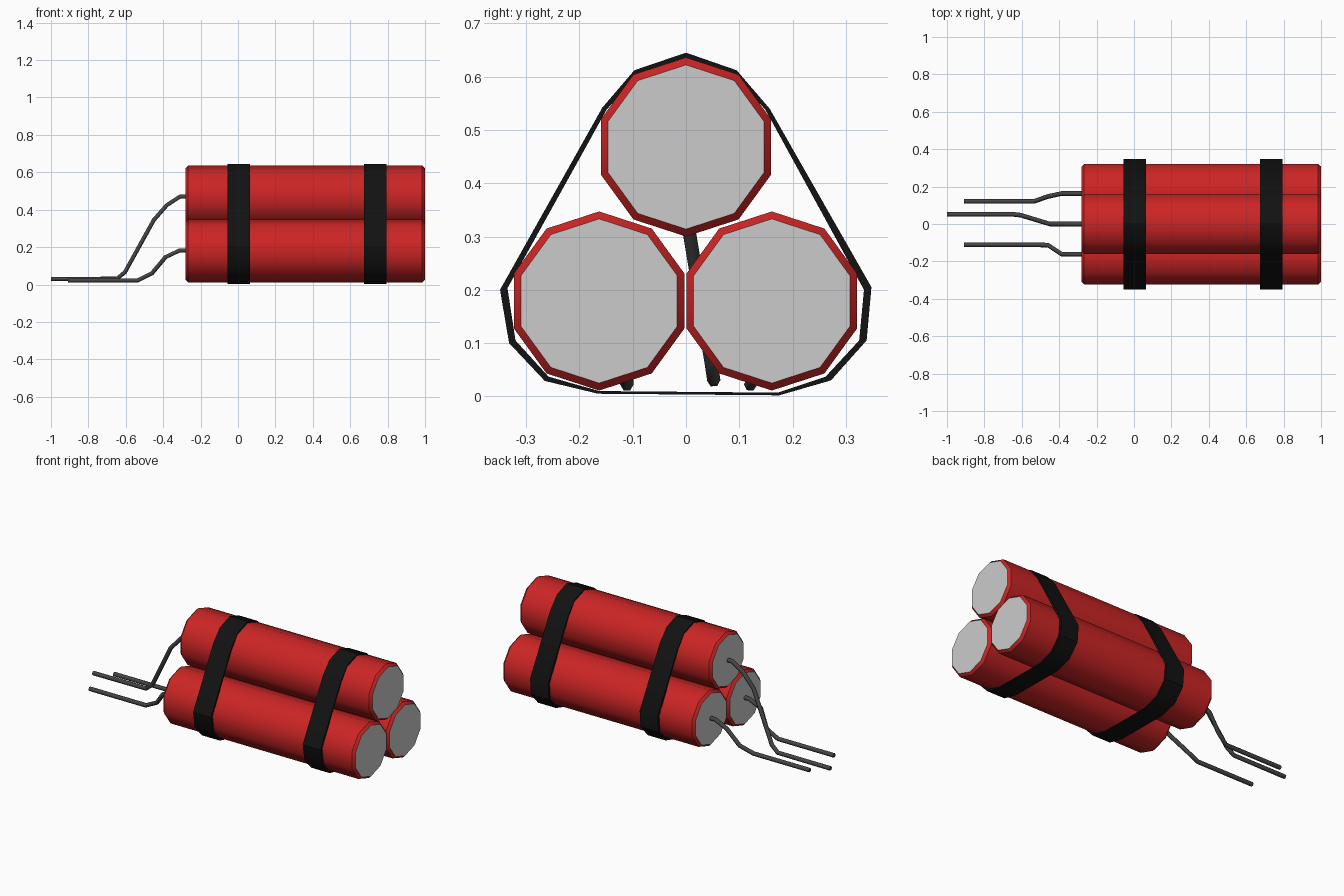
import bpy, bmesh, math

if "Cube" in bpy.data.objects:
    bpy.data.objects.remove(bpy.data.objects["Cube"])

def mat(name, rgb):
    m = bpy.data.materials.new(name)
    m.diffuse_color = (*rgb, 1)
    m.use_nodes = True
    m.node_tree.nodes["Principled BSDF"].inputs["Base Color"].default_value = m.diffuse_color
    return m

RED = mat("red_paper", (0.6, 0.018, 0.018))
CAP = mat("cap_grey", (0.8, 0.8, 0.8))
BLACK = mat("strap_black", (0.006, 0.006, 0.006))
WIRE = mat("wire_grey", (0.06, 0.06, 0.06))

def finish(bm, name, mats, angle):
    bmesh.ops.recalc_face_normals(bm, faces=bm.faces)
    me = bpy.data.meshes.new(name)
    bm.to_mesh(me)
    bm.free()
    for m in mats:
        me.materials.append(m)
    ob = bpy.data.objects.new(name, me)
    bpy.context.collection.objects.link(ob)
    bpy.ops.object.select_all(action='DESELECT')
    ob.select_set(True)
    bpy.context.view_layer.objects.active = ob
    bpy.ops.object.shade_smooth_by_angle(angle=math.radians(angle))
    return ob

def bridge(bm, a, b):
    n = len(a)
    for i in range(n):
        j = (i + 1) % n
        bm.faces.new((a[i], a[j], b[j], b[i]))

# Ten-sided tube along x with chamfered rims and grey end caps
def tube(name, cy, cz):
    bm = bmesh.new()
    rings = []
    for x, r in ((-0.28, 0.154), (-0.266, 0.168), (0.985, 0.168), (1.0, 0.154)):
        rings.append([bm.verts.new((x, cy + r * math.sin(k * math.tau / 10),
                                    cz + r * math.cos(k * math.tau / 10))) for k in range(10)])
    for a, b in zip(rings, rings[1:]):
        bridge(bm, a, b)
    for ring in (rings[0], rings[-1]):
        bm.faces.new(ring).material_index = 1
    finish(bm, name, [RED, CAP], 40)

tube("top_tube", 0, 0.468)
tube("left_tube", -0.163, 0.179)
tube("right_tube", 0.161, 0.179)

# Straps: closed band around the bundle, outer and inner outline in (y, z)
OUTER = [(0, 0.645), (0.095, 0.612), (0.157, 0.54), (0.348, 0.205), (0.339, 0.105),
         (0.272, 0.03), (0.175, 0.002), (-0.165, 0.005), (-0.265, 0.029),
         (-0.332, 0.1), (-0.349, 0.2), (-0.157, 0.542), (-0.097, 0.612)]
INNER = [(0, 0.635), (0.09, 0.604), (0.149, 0.538), (0.334, 0.2), (0.325, 0.105),
         (0.262, 0.037), (0.172, 0.007), (-0.163, 0.01), (-0.258, 0.037),
         (-0.32, 0.105), (-0.335, 0.203), (-0.149, 0.538), (-0.09, 0.604)]

def strap(name, x0, x1):
    bm = bmesh.new()
    loops = [[bm.verts.new((x, y, z)) for y, z in prof]
             for prof, x in ((OUTER, x0), (OUTER, x1), (INNER, x1), (INNER, x0))]
    for i in range(4):
        bridge(bm, loops[i], loops[(i + 1) % 4])
    finish(bm, name, [BLACK], 35)

strap("rear_strap", -0.055, 0.065)
strap("front_strap", 0.675, 0.795)

# Wires: six-sided swept polylines leaving the tube ends
def wire(name, pts):
    cu = bpy.data.curves.new(name, 'CURVE')
    cu.dimensions = '3D'
    cu.bevel_depth = 0.0125
    cu.bevel_resolution = 1
    cu.use_fill_caps = True
    sp = cu.splines.new('POLY')
    sp.points.add(len(pts) - 1)
    for p, co in zip(sp.points, pts):
        p.co = (*co, 1)
    cu.materials.append(WIRE)
    ob = bpy.data.objects.new(name, cu)
    bpy.context.collection.objects.link(ob)
    bpy.ops.object.select_all(action='DESELECT')
    ob.select_set(True)
    bpy.context.view_layer.objects.active = ob
    bpy.ops.object.convert(target='MESH')

wire("top_wire", [(-0.27, 0, 0.47), (-0.31, 0, 0.47), (-0.38, 0, 0.425),
                  (-0.45, 0, 0.345), (-0.605, 0.047, 0.065),
                  (-0.648, 0.052, 0.031), (-1.0, 0.052, 0.03)])

def low_wire(name, y0, y1, y2):
    wire(name, [(-0.27, y0, 0.183), (-0.31, y0, 0.183), (-0.387, y0, 0.147),
                (-0.46, y1, 0.06), (-0.535, y2, 0.022), (-0.91, y2, 0.022)])

low_wire("left_wire", -0.161, -0.113, -0.111)
low_wire("right_wire", 0.163, 0.147, 0.121)
